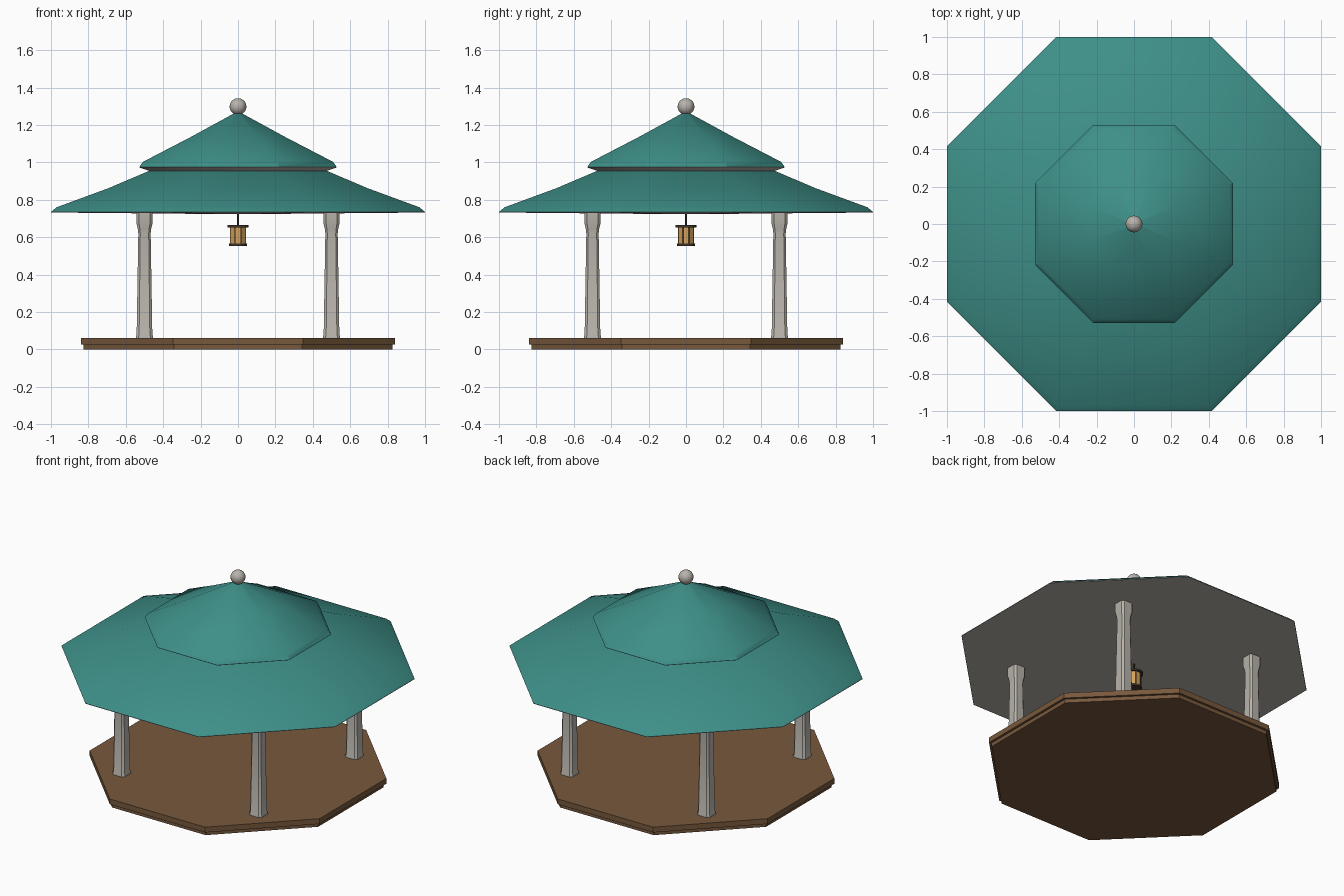
import bpy, bmesh, math

if "Cube" in bpy.data.objects:
    bpy.data.objects.remove(bpy.data.objects["Cube"])

def mat(name, r, g, b):
    m = bpy.data.materials.new(name)
    lin = [((c / 255 + 0.055) / 1.055) ** 2.4 for c in (r, g, b)]
    m.diffuse_color = (*lin, 1)
    m.use_nodes = True
    m.node_tree.nodes["Principled BSDF"].inputs["Base Color"].default_value = m.diffuse_color
    return m

TEAL = mat("teal roof", 62, 143, 136)
STONE = mat("pale stone", 184, 179, 171)
WOOD = mat("brown wood", 119, 88, 60)
AMBER = mat("amber glass", 214, 162, 90)
DARK = mat("dark metal", 66, 54, 42)

def octagon(apothem):
    r = apothem / math.cos(math.pi / 8)
    return [(r * math.cos(math.pi / 8 + k * math.pi / 4),
             r * math.sin(math.pi / 8 + k * math.pi / 4)) for k in range(8)]

def chamfered(h):
    c = h * 0.68
    return [(h, -c), (h, c), (c, h), (-c, h), (-h, c), (-h, -c), (-c, -h), (c, -h)]

def loft(name, profile, mats, section=octagon, loc=(0, 0, 0), rule=None, smooth=True):
    """Stack sections along a (size, z) profile, bottom to top, with capped ends."""
    bm = bmesh.new()
    rings = [[bm.verts.new((x, y, z)) for x, y in section(s)] for s, z in profile]
    for a, b in zip(rings, rings[1:]):
        n = len(a)
        for i in range(n):
            j = (i + 1) % n
            bm.faces.new((a[i], a[j], b[j], b[i]))
    bm.faces.new(rings[0][::-1])
    bm.faces.new(rings[-1])
    bm.normal_update()
    if rule:
        for f in bm.faces:
            f.material_index = rule(f)
    me = bpy.data.meshes.new(name)
    bm.to_mesh(me)
    bm.free()
    for m in mats:
        me.materials.append(m)
    ob = bpy.data.objects.new(name, me)
    ob.location = loc
    bpy.context.collection.objects.link(ob)
    if smooth:
        smooth_ob(ob)
    return ob

def smooth_ob(ob):
    bpy.ops.object.select_all(action='DESELECT')
    ob.select_set(True)
    bpy.context.view_layer.objects.active = ob
    bpy.ops.object.shade_smooth_by_angle(angle=math.radians(35))

def cylinder(name, r, z0, z1, m, x=0, y=0, n=16):
    bpy.ops.mesh.primitive_cylinder_add(vertices=n, radius=r, depth=z1 - z0,
                                        location=(x, y, (z0 + z1) / 2))
    ob = bpy.context.object
    ob.name = name
    ob.data.materials.append(m)
    smooth_ob(ob)

# Octagonal stepped platform
loft("platform_base", [(0.825, 0), (0.825, 0.025)], [WOOD], smooth=False)
loft("platform_deck", [(0.84, 0.025), (0.84, 0.06)], [WOOD], smooth=False)

# Four chamfered pillars with flared heads
pillar = [(0.046, 0.06), (0.045, 0.072), (0.042, 0.08), (0.033, 0.62),
          (0.036, 0.645), (0.043, 0.675), (0.043, 0.735)]
for sx in (-1, 1):
    for sy in (-1, 1):
        loft(f"pillar_{'right' if sx > 0 else 'left'}_{'back' if sy > 0 else 'front'}",
             pillar, [STONE], section=chamfered, loc=(sx * 0.5, sy * 0.5, 0))

# Two roof tiers: teal above, stone coloured underneath
under = lambda f: 1 if f.normal.z < -0.1 else 0
loft("lower_roof", [(0.25, 0.725), (0.999, 0.732), (1.0, 0.735), (0.97, 0.76),
                    (0.69, 0.863), (0.47, 0.957)], [TEAL, STONE], rule=under)
loft("upper_roof", [(0.47, 0.953), (0.525, 0.972), (0.528, 0.975), (0.508, 1.003),
                    (0.25, 1.137), (0.01, 1.268)], [TEAL, STONE], rule=under)

# Ball finial
bpy.ops.mesh.primitive_uv_sphere_add(segments=20, ring_count=12, radius=0.045,
                                     location=(0, 0, 1.298))
ball = bpy.context.object
ball.name = "roof_ball"
ball.data.materials.append(STONE)
smooth_ob(ball)

# Hanging lantern
cylinder("lantern_rod", 0.005, 0.66, 0.73, DARK, n=8)
cylinder("lantern_cap", 0.055, 0.653, 0.665, DARK)
cylinder("lantern_base", 0.047, 0.553, 0.567, DARK)
loft("lantern_glass", [(0.041, 0.567), (0.041, 0.653)], [AMBER], smooth=False)
for k in range(8):
    a = math.pi / 8 + k * math.pi / 4
    cylinder(f"lantern_bar_{k + 1}", 0.003, 0.56, 0.66, DARK,
             0.044 * math.cos(a), 0.044 * math.sin(a), n=6)
